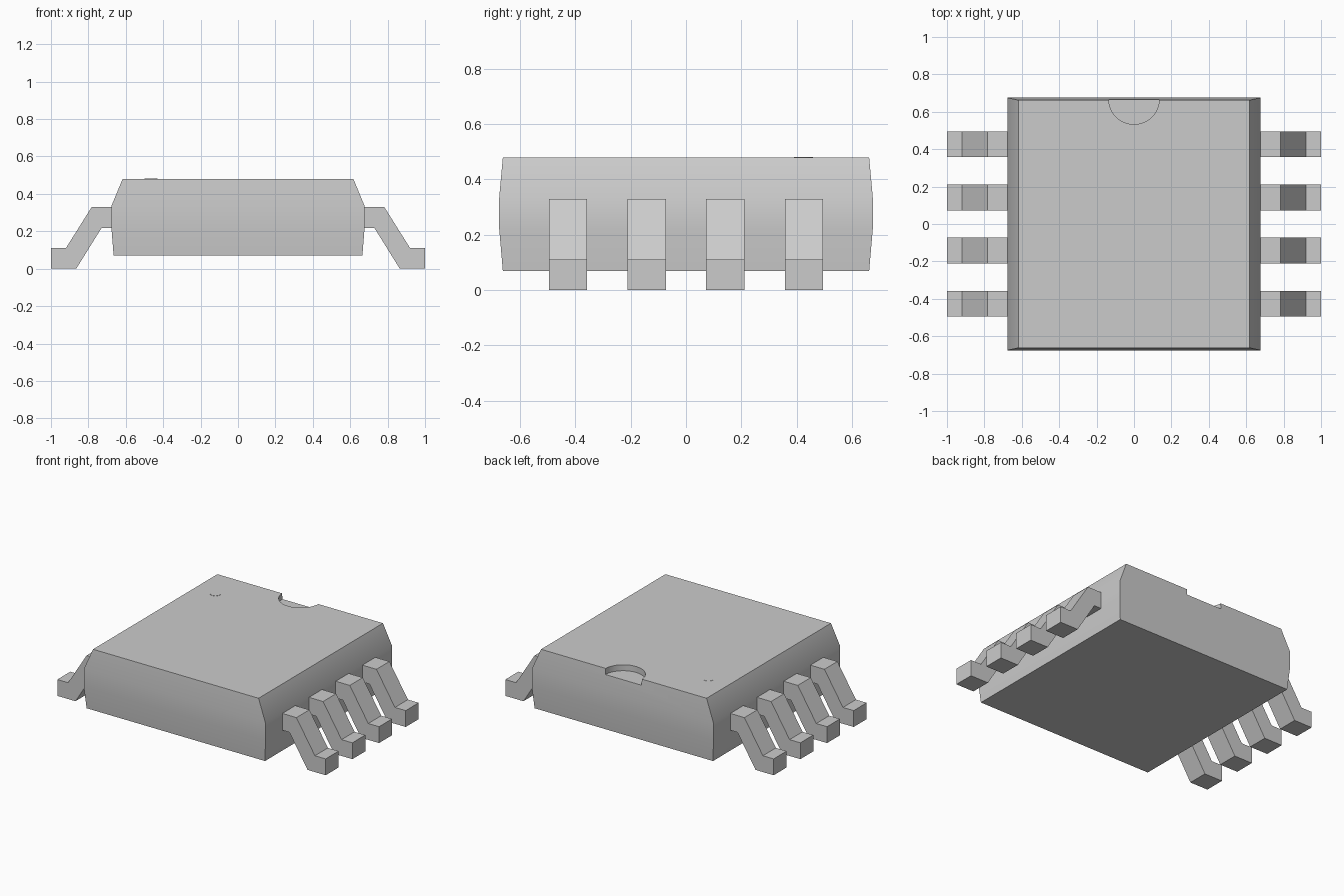
import bpy
import bmesh
from mathutils import Matrix

cube = bpy.data.objects.get("Cube")
if cube:
    bpy.data.objects.remove(cube, do_unlink=True)

# Single plain grey for every part
grey = bpy.data.materials.new("plain_grey")
grey.use_nodes = True
colour = (0.6, 0.6, 0.6, 1)
grey.diffuse_color = colour
grey.node_tree.nodes["Principled BSDF"].inputs["Base Color"].default_value = colour


def make_object(name, bm):
    bmesh.ops.recalc_face_normals(bm, faces=bm.faces)
    mesh = bpy.data.meshes.new(name)
    bm.to_mesh(mesh)
    bm.free()
    mesh.materials.append(grey)
    obj = bpy.data.objects.new(name, mesh)
    bpy.context.collection.objects.link(obj)
    return obj


def cylinder(name, x, y, z, radius, depth):
    bm = bmesh.new()
    bmesh.ops.create_cone(bm, cap_ends=True, segments=64, radius1=radius,
                          radius2=radius, depth=depth,
                          matrix=Matrix.Translation((x, y, z)))
    return make_object(name, bm)


def smooth(obj):
    bpy.ops.object.select_all(action="DESELECT")
    obj.select_set(True)
    bpy.context.view_layer.objects.active = obj
    bpy.ops.object.shade_smooth_by_angle(angle=0.55)


# Package body: stacked rectangular rings with a bevelled upper half
BODY_RINGS = [(0.665, 0.662, 0.07), (0.677, 0.675, 0.22),
              (0.677, 0.675, 0.335), (0.617, 0.662, 0.48)]
bm = bmesh.new()
rings = []
for hx, hy, z in BODY_RINGS:
    corners = [(-hx, -hy), (hx, -hy), (hx, hy), (-hx, hy)]
    rings.append([bm.verts.new((x, y, z)) for x, y in corners])
for low, high in zip(rings, rings[1:]):
    for i in range(4):
        j = (i + 1) % 4
        bm.faces.new((low[i], low[j], high[j], high[i]))
bm.faces.new(rings[0])
bm.faces.new(rings[-1])
body = make_object("package_body", bm)

# Half-round orientation notch at the back edge
cutter = cylinder("notch_cutter", 0, 0.668, 0.54, 0.135, 0.2)
cutter.hide_render = True
cut = body.modifiers.new("notch", "BOOLEAN")
cut.operation = "DIFFERENCE"
cut.solver = "EXACT"
cut.object = cutter
bpy.context.view_layer.objects.active = body
bpy.ops.object.modifier_apply(modifier=cut.name)
bpy.data.objects.remove(cutter, do_unlink=True)
smooth(body)

# Tiny first-pin marker on the top
smooth(cylinder("pin_marker", -0.465, 0.425, 0.48, 0.034, 0.003))

# Gull-wing leads, four on each side
LEAD_PROFILE = [(0.64, 0.33), (0.782, 0.33), (0.92, 0.11), (1, 0.11),
                (1, 0), (0.865, 0), (0.73, 0.217), (0.64, 0.217)]
LEAD_WIDTH = 0.138
LEAD_PITCH = 0.284
for side, label in ((1, "left"), (-1, "right")):
    for n in range(4):
        y = (n - 1.5) * LEAD_PITCH - LEAD_WIDTH / 2
        bm = bmesh.new()
        face = bm.faces.new([bm.verts.new((side * x, y, z)) for x, z in LEAD_PROFILE])
        out = bmesh.ops.extrude_face_region(bm, geom=[face])
        moved = [v for v in out["geom"] if isinstance(v, bmesh.types.BMVert)]
        bmesh.ops.translate(bm, verts=moved, vec=(0, LEAD_WIDTH, 0))
        make_object(f"lead_{label}_{n + 1}", bm)
